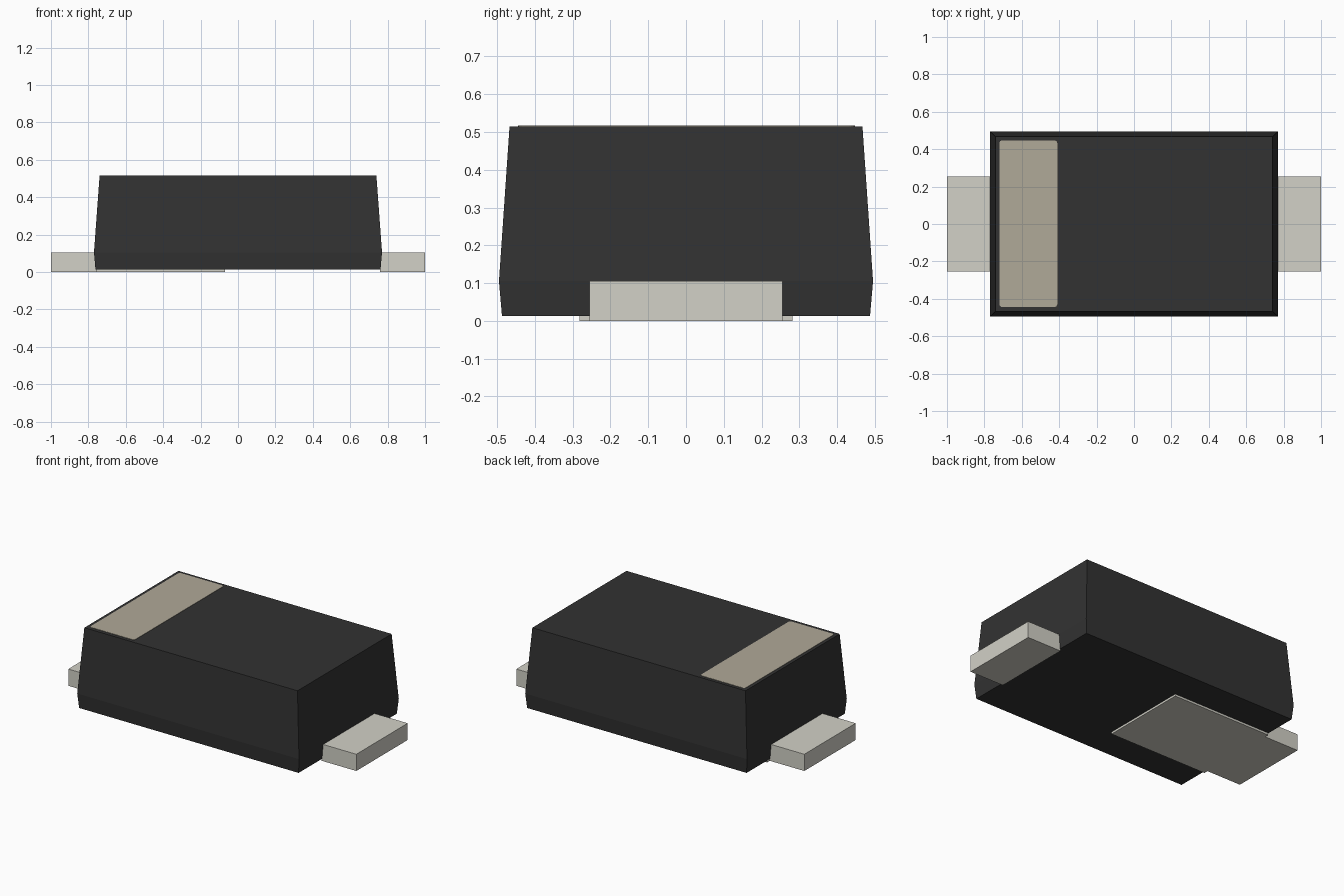
import bpy
import bmesh

cube = bpy.data.objects.get("Cube")
if cube:
    bpy.data.objects.remove(cube, do_unlink=True)


def material(name, rgb):
    mat = bpy.data.materials.new(name)
    mat.use_nodes = True
    mat.diffuse_color = (*rgb, 1)
    mat.node_tree.nodes["Principled BSDF"].inputs["Base Color"].default_value = (*rgb, 1)
    return mat


def finish(name, bm, mat):
    bmesh.ops.recalc_face_normals(bm, faces=bm.faces)
    mesh = bpy.data.meshes.new(name)
    bm.to_mesh(mesh)
    bm.free()
    mesh.materials.append(mat)
    obj = bpy.data.objects.new(name, mesh)
    bpy.context.collection.objects.link(obj)
    return obj


def loft(name, sections, mat):
    """Stack of centred rectangles (half x, half y, z), capped at both ends."""
    bm = bmesh.new()
    rings = [[bm.verts.new((sx * hx, sy * hy, z))
              for sx, sy in ((-1, -1), (1, -1), (1, 1), (-1, 1))]
             for hx, hy, z in sections]
    for low, high in zip(rings, rings[1:]):
        for i in range(4):
            j = (i + 1) % 4
            bm.faces.new((low[i], low[j], high[j], high[i]))
    bm.faces.new(rings[0])
    bm.faces.new(rings[-1])
    return finish(name, bm, mat)


def box(name, x, y, z, mat, corner=0):
    """Box between (low, high) pairs, with optional rounded upright corners."""
    bm = bmesh.new()
    bmesh.ops.create_cube(bm, size=1)
    for v in bm.verts:
        v.co = [pair[int(c > 0)] for pair, c in zip((x, y, z), v.co)]
    if corner:
        upright = [e for e in bm.edges
                   if abs(e.verts[0].co.z - e.verts[1].co.z) > 1e-5]
        bmesh.ops.bevel(bm, geom=upright, offset=corner, segments=4,
                        profile=0.5, affect='EDGES')
    return finish(name, bm, mat)


black = material("black plastic", (0.032, 0.032, 0.032))
metal = material("grey metal", (0.645, 0.637, 0.571))
tan = material("light brown marking", (0.435, 0.398, 0.316))

# Moulded body, widest just above the base
loft("body", [(0.762, 0.487, 0.013), (0.77, 0.495, 0.105), (0.74, 0.467, 0.515)], black)

# Leads at both ends
box("right_lead", (-1, -0.76), (-0.255, 0.255), (0, 0.105), metal)
box("left_lead", (0.76, 1), (-0.255, 0.255), (0, 0.105), metal)

# Wide contact pad under the body
box("base_pad", (-0.76, -0.07), (-0.282, 0.282), (0, 0.016), metal)

# Polarity stripe on the top
box("polarity_stripe", (-0.72, -0.41), (-0.444, 0.447), (0.513, 0.517), tan, corner=0.016)
